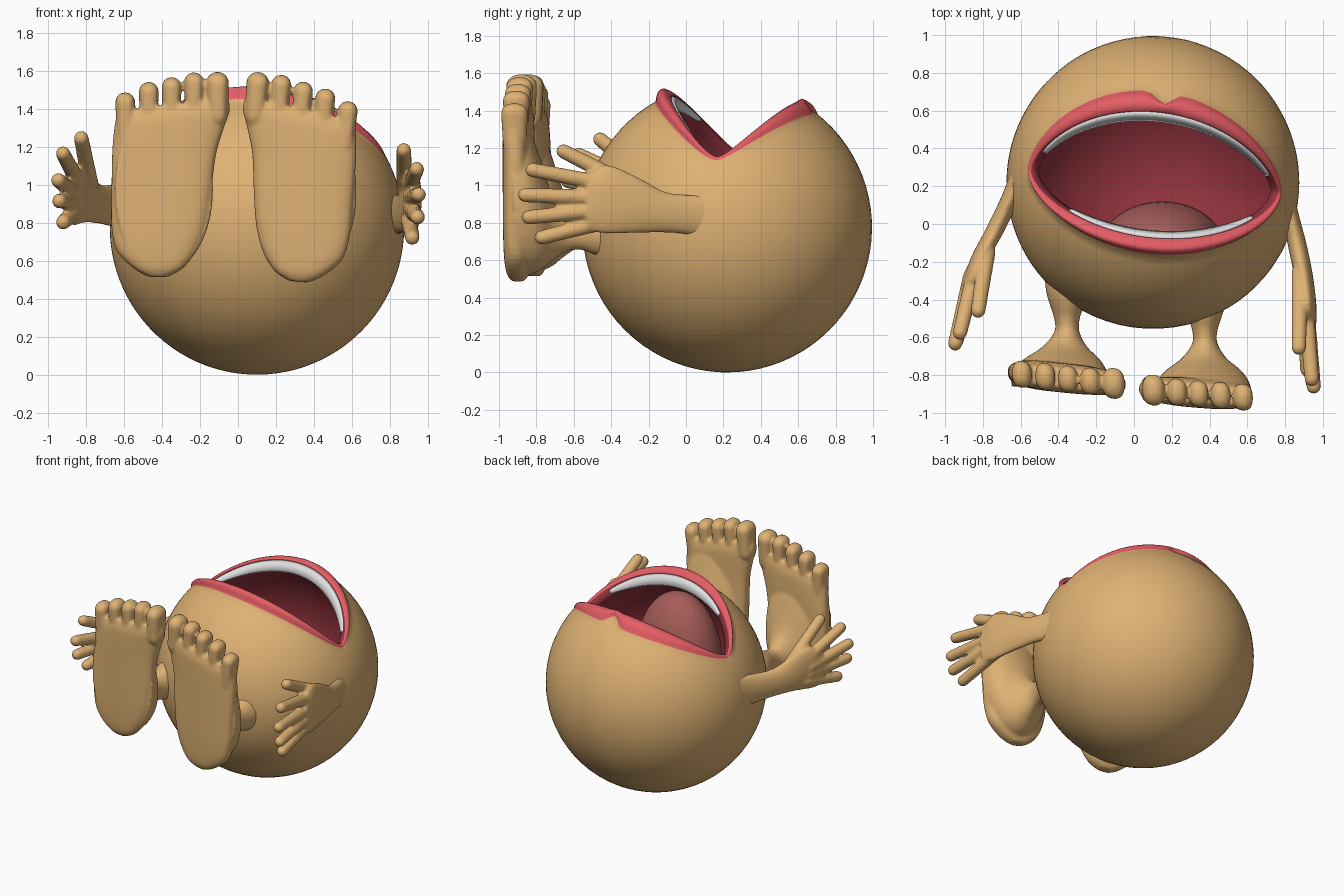
import bpy, bmesh, math
from mathutils import Vector

if "Cube" in bpy.data.objects:
    bpy.data.objects.remove(bpy.data.objects["Cube"])

def material(name, rgb):
    m = bpy.data.materials.new(name)
    m.diffuse_color = (*rgb, 1)
    m.use_nodes = True
    m.node_tree.nodes["Principled BSDF"].inputs["Base Color"].default_value = m.diffuse_color
    return m

SKIN = material("tan skin", (0.73, 0.44, 0.172))
LIP = material("red lip", (0.79, 0.11, 0.13))
INSIDE = material("dark red mouth", (0.30, 0.034, 0.048))
TOOTH = material("white teeth", (0.78, 0.78, 0.78))
TONGUE = material("dull pink tongue", (0.38, 0.11, 0.10))

C, R = Vector((0.10, 0.22, 0.775)), 0.775      # body ball

def finish(bm, name, mats, remesh=False):
    bmesh.ops.recalc_face_normals(bm, faces=bm.faces)
    for f in bm.faces:
        f.smooth = True
    me = bpy.data.meshes.new(name)
    bm.to_mesh(me)
    bm.free()
    for m in mats:
        me.materials.append(m)
    ob = bpy.data.objects.new(name, me)
    bpy.context.collection.objects.link(ob)
    if remesh:                                  # fuse overlapping lofts
        r = ob.modifiers.new("fuse", 'REMESH')
        r.mode = 'VOXEL'
        r.voxel_size = 0.010
        r.use_smooth_shade = True
        s = ob.modifiers.new("soften", 'SMOOTH')
        s.factor = 0.5
        s.iterations = 8
    return ob

def bridge(bm, loops):
    """Skin lists of vertices; returns (row, face) pairs."""
    out, n = [], len(loops[0])
    for k in range(len(loops) - 1):
        for i in range(n):
            j = (i + 1) % n
            out.append((k, bm.faces.new((loops[k][i], loops[k][j], loops[k + 1][j], loops[k + 1][i]))))
    return out

def catmull(rows, k=4):
    out = []
    for i in range(len(rows) - 1):
        p = [rows[max(0, min(len(rows) - 1, i + d))] for d in (-1, 0, 1, 2)]
        for s in range(k):
            t = s / k
            out.append([0.5 * (2 * b + (c - a) * t + (2 * a - 5 * b + 4 * c - d) * t * t
                               + (3 * b - a - 3 * c + d) * t ** 3) for a, b, c, d in zip(*p)])
    return out + [list(rows[-1])]

def loft(bm, rows, u, v, power=2.0, n=28, put=lambda p: p):
    """Rows of (x, y, z, half width along u, half width along v)."""
    loops = []
    for x, y, z, a, b in rows:
        ring = []
        for i in range(n):
            t = 2 * math.pi * i / n
            c, s = math.cos(t), math.sin(t)
            c = math.copysign(abs(c) ** (2 / power), c)
            s = math.copysign(abs(s) ** (2 / power), s)
            ring.append(bm.verts.new(put(Vector((x, y, z)) + u * a * c + v * b * s)))
        loops.append(ring)
    bridge(bm, loops)
    bm.faces.new(loops[0])
    bm.faces.new(loops[-1])

def digit(bm, a, b, ra, rb, put=lambda p: p, deep=1.0, power=2.0):
    """Tapered finger or toe, round at both ends."""
    a, b = Vector(a), Vector(b)
    d = b - a
    u = d.cross(Vector((1, 0, 0))).normalized()
    v = d.cross(u).normalized()
    rows = []
    for i in range(33):
        t = 0.5 - 0.5 * math.cos(math.pi * i / 32)
        r = ra + (rb - ra) * t
        for s, end in ((t * d.length, 1.5 * ra), ((1 - t) * d.length, rb)):
            if s < end:
                r *= math.sqrt(max(0.002, 1 - (1 - s / end) ** 2))
        rows.append((*(a + d * t), r * deep, r))
    loft(bm, rows, u, v, power, 16, put)

# ---- body: rings spreading from the mouth rim, outside and inside
def rim(t, half, up, low, dip=0.0):
    """Direction from the ball centre to a lens-shaped contour."""
    c, s = math.cos(t), math.sin(t)
    x = 0.11 + half * c
    y = 0.225 - 0.083 * half * c + math.copysign(abs(s) ** 1.25, s) * (up if s > 0 else low)
    if s > 0:
        y -= dip * math.exp(-((x - 0.16) / 0.055) ** 2)
    x, y = x - C.x, y - C.y
    return Vector((x, y, math.sqrt(max(0.01, R * R - x * x - y * y)))).normalized()

N = 112
axis = Vector((0.01, 0.03, 0.77)).normalized()
angles = [2 * math.pi * (i + 0.5) / N for i in range(N)]
inner = [rim(t, 0.662, 0.375, 0.305) for t in angles]
outer = [rim(t, 0.675, 0.48, 0.385, 0.065) for t in angles]
puff = [abs(math.sin(t)) * (0.05 if math.sin(t) < 0 else 0.03) for t in angles]
rings, kinds = [], []                           # kind: 0 skin, 1 lip, 2 inside

def ring(dirs, radii, kind):
    rings.append([C + d * r for d, r in zip(dirs, radii)])
    kinds.append(kind)

STEPS = 32
for k in range(STEPS - 1, -1, -1):              # cavity, bottom to rim
    t = 0.98 * k / (STEPS - 1)
    ring([d.slerp(-axis, t) for d in inner], [0.72 - 0.14 * math.sin(t * math.pi / 2)] * N, 2)
for k in range(7):                              # puffed lips
    t = k / 6
    ring([a.lerp(b, t).normalized() for a, b in zip(inner, outer)],
         [R - 0.008 * (1 - t) + p * math.sin(math.pi * t ** 0.8) for p in puff], 1)
kinds[-1] = 0
for k in range(1, STEPS + 1):                   # outer ball
    ring([d.slerp(-axis, 0.99 * k / STEPS) for d in outer], [R] * N, 0)
bm = bmesh.new()
loops = [[bm.verts.new(p) for p in r] for r in rings]
for k, f in bridge(bm, loops):
    f.material_index = kinds[k]
bm.faces.new(loops[0]).material_index = 2
bm.faces.new(loops[-1])
finish(bm, "body", [SKIN, LIP, INSIDE])

# ---- teeth: curved bars tucked just inside the lips
SECTION = [(1.0, 0.76), (0.96, 0.735), (0.965, 0.68), (1.05, 0.675), (1.05, 0.74)]
for name, a0, a1 in (("upper_teeth", 18, 158), ("lower_teeth", 225, 325)):
    bm = bmesh.new()
    loops = []
    for i in range(49):
        f = i / 48
        t = math.radians(a0 + (a1 - a0) * f)
        w = math.sin(math.pi * (0.04 + 0.92 * f)) ** 0.5
        loops.append([bm.verts.new(C + rim(t, 0.66, 0.375 * s, 0.305 * s) * (0.75 + (r - 0.75) * w))
                      for s, r in SECTION])
    bridge(bm, loops)
    bm.faces.new(loops[0])
    bm.faces.new(loops[-1])
    finish(bm, name, [TOOTH])

# ---- tongue: tall pad lying against the front wall
bm = bmesh.new()
bmesh.ops.create_uvsphere(bm, u_segments=40, v_segments=24, radius=1)
for v in bm.verts:
    v.co = Vector((0.15 + 0.33 * v.co.x, -0.13 + 0.25 * v.co.y, 0.80 + 0.52 * v.co.z))
    off = v.co - C                              # keep it inside the ball
    if off.length > 0.73:
        v.co = C + off.normalized() * 0.73
finish(bm, "tongue", [TONGUE])

# ---- feet: sole loft, toes and a flared ankle
X, Y, Z = Vector((1, 0, 0)), Vector((0, 1, 0)), Vector((0, 0, 1))
SOLE = [(0.42, 0.075, 0.515, 0.05, 0.035), (0.42, 0.075, 0.56, 0.13, 0.06), (0.43, 0.078, 0.65, 0.208, 0.073),
        (0.42, 0.078, 0.78, 0.247, 0.077), (0.405, 0.08, 0.95, 0.262, 0.08), (0.39, 0.08, 1.15, 0.274, 0.08),
        (0.365, 0.078, 1.28, 0.292, 0.078), (0.345, 0.076, 1.36, 0.303, 0.073), (0.345, 0.075, 1.42, 0.295, 0.055)]
TOES = [(0.108, 1.595, 0.060), (0.232, 1.592, 0.052), (0.35, 1.567, 0.051), (0.47, 1.542, 0.052), (0.594, 1.487, 0.052)]
ANKLE = [(-0.86, 0.98, 0.26, 0.44), (-0.79, 0.95, 0.25, 0.41), (-0.72, 0.865, 0.205, 0.30), (-0.65, 0.79, 0.118, 0.17),
         (-0.57, 0.77, 0.066, 0.10), (-0.50, 0.77, 0.068, 0.095), (-0.43, 0.77, 0.09, 0.12), (-0.36, 0.77, 0.11, 0.14),
         (-0.26, 0.77, 0.12, 0.14)]

def slope(p):                                   # toe line drops outward
    return Vector((p.x, p.y, p.z - 0.13 * (p.x - 0.345) * max(0, min(1, (p.z - 1.1) / 0.3))))

def put_left(p):
    return Vector((-p.x, p.y - 0.925 + 0.1 * (p.x - 0.05), p.z))

def put_right(p):
    a, x, z = 0.095, p.x - 0.10, p.z - 1.58
    x, z = 0.10 + x * math.cos(a) + z * math.sin(a), 1.58 - x * math.sin(a) + z * math.cos(a)
    return Vector((x, p.y - 0.95 - 0.08 * (x - 0.05), z))

for name, put, ax, dy, dz in (("left_foot", put_left, -0.355, 0.0, 0.0), ("right_foot", put_right, 0.375, -0.06, -0.02)):
    bm = bmesh.new()
    loft(bm, catmull(SOLE), X, Y, 2.8, 36, lambda p: put(slope(p)))
    for x, top, r in TOES:
        digit(bm, (x, 0.075, top - 0.30), (x, 0.075, top), r - 0.010, r + 0.003, put, 1.38, 2.5)
    # the cone leans from the middle of the sole to the ankle
    loft(bm, catmull([(ax + (-0.035 if ax < 0 else -0.01) * min(1, max(0, (-0.6 - y) / 0.15)), y + dy, z + dz, a, b)
                      for y, z, a, b in ANKLE]), X, Z, 2, 36)
    finish(bm, name, [SKIN], True)

# ---- arms: flattened loft ending in a palm, plus five digits
ARMS = {
    "left_arm": ([(-0.605, 0.30, 0.89, 0.04, 0.13), (-0.65, 0.15, 0.89, 0.05, 0.115), (-0.735, -0.03, 0.90, 0.052, 0.105),
                  (-0.81, -0.17, 0.94, 0.05, 0.14), (-0.86, -0.30, 0.945, 0.046, 0.16), (-0.89, -0.38, 0.92, 0.034, 0.125)],
                 [((-0.77, -0.10, 0.96), (-0.83, -0.49, 1.27)), ((-0.83, -0.20, 0.99), (-0.93, -0.61, 1.18)),
                  ((-0.85, -0.22, 0.95), (-0.955, -0.67, 1.03)), ((-0.85, -0.22, 0.91), (-0.95, -0.66, 0.915)),
                  ((-0.84, -0.20, 0.87), (-0.93, -0.57, 0.795))]),
    "right_arm": ([(0.81, 0.20, 0.84, 0.03, 0.12), (0.822, 0.08, 0.84, 0.043, 0.11), (0.862, -0.10, 0.855, 0.05, 0.108),
                   (0.895, -0.26, 0.895, 0.05, 0.15), (0.92, -0.42, 0.925, 0.045, 0.185), (0.932, -0.53, 0.905, 0.034, 0.145)],
                  [((0.88, -0.20, 0.95), (0.872, -0.69, 1.20)), ((0.90, -0.34, 0.99), (0.945, -0.86, 1.09)),
                   ((0.905, -0.35, 0.93), (0.955, -0.90, 0.95)), ((0.905, -0.35, 0.88), (0.95, -0.88, 0.825)),
                   ((0.895, -0.33, 0.83), (0.92, -0.81, 0.712))]),
}
for name, (rows, digits) in ARMS.items():
    bm = bmesh.new()
    loft(bm, catmull(rows), X, Z)
    for k, (a, b) in enumerate(digits):
        digit(bm, a, b, 0.046 if k == 0 else 0.044, 0.039)
    finish(bm, name, [SKIN], True)
